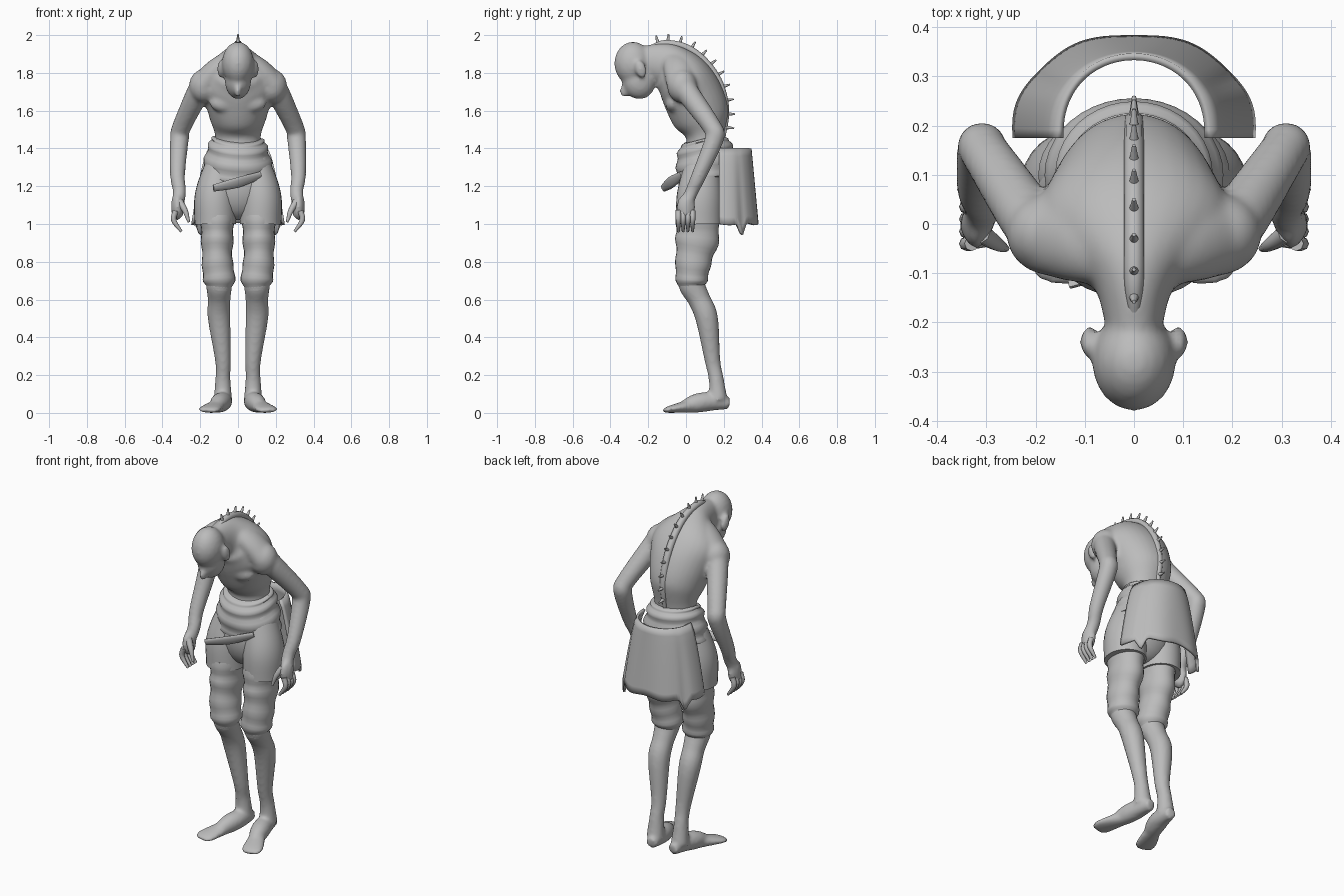
import bpy, bmesh, math
from mathutils import Vector, Matrix

cube = bpy.data.objects.get("Cube")
if cube:
    bpy.data.objects.remove(cube, do_unlink=True)

clay = bpy.data.materials.new("plain_grey")
clay.use_nodes = True
GREY = (0.5, 0.5, 0.5, 1)
clay.diffuse_color = GREY
clay.node_tree.nodes["Principled BSDF"].inputs["Base Color"].default_value = GREY

ACROSS, BACKWARD, UPRIGHT = Vector((1, 0, 0)), Vector((0, 1, 0)), Vector((0, -.4, 1))
SIDES = {"left": 1, "right": -1}


def spline(keys, steps):
    """Catmull-Rom resampling of path keys: position, then one or two radii."""
    points = [Vector(key) for key in keys]
    points.insert(0, points[0] * 2 - points[1])
    points.append(points[-1] * 2 - points[-2])
    smooth = []
    for before, start, end, after in zip(points, points[1:], points[2:], points[3:]):
        leave, arrive = (end - before) / 2, (after - start) / 2
        for step in range(steps):
            t = step / steps
            bend = (end - start) * 3 - leave * 2 - arrive
            twist = (start - end) * 2 + leave + arrive
            smooth.append(start + leave * t + bend * t ** 2 + twist * t ** 3)
    return smooth + [points[-2]]


def loft(bm, keys, mirror=1, side=ACROSS, sides=20, steps=5, puff=0, shape=None):
    """Skin elliptical rings set square to a path; puff adds gathered rolls."""
    path = spline(keys, steps)
    centres = [Vector(point[:3]) for point in path]
    last = len(path) - 1
    rings = []
    for i, (point, centre) in enumerate(zip(path, centres)):
        along = (centres[min(i + 1, last)] - centres[max(i - 1, 0)]).normalized()
        u = (side - along * side.dot(along)).normalized()
        v = along.cross(u)
        swell = 1 + puff * math.sin(i * 1.3)
        ring = []
        for j in range(sides):
            angle = math.tau * j / sides
            reach = u * point[3] * math.cos(angle) + v * point[-1] * math.sin(angle)
            spot = centre + reach * swell
            if shape:
                spot = shape(spot)
            ring.append(bm.verts.new((spot.x * mirror, spot.y, spot.z)))
        rings.append(ring)
    for lower, upper in zip(rings, rings[1:]):
        for j in range(sides):
            n = (j + 1) % sides
            bm.faces.new((lower[j], lower[n], upper[n], upper[j]))
    bm.faces.new(rings[0])
    bm.faces.new(rings[-1])


def midline(keys):
    """Path keys lying on the plane of symmetry."""
    return [(0, *key) for key in keys]


def blob(bm, centre, radii, mirror=1, tilt=0):
    x, y, z = centre
    matrix = (Matrix.Translation((x * mirror, y, z)) @ Matrix.Rotation(tilt, 4, 'X')
              @ Matrix.Diagonal((*radii, 1)))
    bmesh.ops.create_uvsphere(bm, u_segments=24, v_segments=12, radius=1, matrix=matrix)


def finish(name, bm, fuse=False, thickness=0):
    bmesh.ops.recalc_face_normals(bm, faces=bm.faces)
    mesh = bpy.data.meshes.new(name)
    bm.to_mesh(mesh)
    bm.free()
    mesh.materials.append(clay)
    part = bpy.data.objects.new(name, mesh)
    bpy.context.scene.collection.objects.link(part)
    bpy.ops.object.select_all(action='DESELECT')
    part.select_set(True)
    bpy.context.view_layer.objects.active = part
    bpy.ops.object.shade_smooth_by_angle(angle=math.radians(50))
    if fuse:
        remesh = part.modifiers.new("fuse", 'REMESH')
        remesh.mode = 'VOXEL'
        remesh.voxel_size = .01
        remesh.use_smooth_shade = True
        soften = part.modifiers.new("soften", 'SMOOTH')
        soften.factor = .5
        soften.iterations = 8
    if thickness:
        solid = part.modifiers.new("thickness", 'SOLIDIFY')
        solid.thickness = thickness
        solid.offset = 0


# Upper body: stooped torso, neck, head and arms fused into one skin
bm = bmesh.new()
loft(bm, midline([(.09, 1.33, .13, .1), (.1, 1.46, .12, .1), (.08, 1.56, .15, .15),
                  (.04, 1.67, .18, .16), (-.01, 1.76, .2, .15), (-.07, 1.82, .15, .13),
                  (-.13, 1.85, .08, .11), (-.25, 1.86, .05, .08)]), sides=32)
blob(bm, (0, -.28, 1.85), (.085, .1, .115))
blob(bm, (0, -.25, 1.76), (.07, .09, .1), tilt=.2)
blob(bm, (0, -.32, 1.71), (.02, .03, .04), tilt=-.4)
for mirror in SIDES.values():
    # chest, shoulder, ear
    blob(bm, (.07, -.07, 1.64), (.08, .04, .05), mirror)
    blob(bm, (.18, -.02, 1.73), (.08, .08, .09), mirror)
    blob(bm, (.09, -.24, 1.82), (.02, .03, .05), mirror, tilt=.3)
    # slope from neck to shoulder
    loft(bm, [(.02, -.07, 1.88, .06, .05), (.11, -.04, 1.82, .08, .06),
              (.19, -.02, 1.73, .08, .07)], mirror, side=BACKWARD)
    # arm down to the palm
    loft(bm, [(.18, -.03, 1.76, .06), (.22, .02, 1.68, .06), (.3, .14, 1.51, .05),
              (.31, .15, 1.45, .05), (.32, .07, 1.26, .04), (.31, .03, 1.17, .035),
              (.32, 0, 1.1, .035, .05)[:4], (.32, 0, 1.04, .03)], mirror)
    blob(bm, (.32, 0, 1.09), (.03, .05, .07), mirror)
finish("upper_body", bm, fuse=True)

# Fingers and thumbs
for word, mirror in SIDES.items():
    bm = bmesh.new()
    for finger in range(4):
        y = .025 * finger - .04
        loft(bm, [(.33, y, 1.07, .015), (.34, y, 1.02, .014), (.3, y, .96, .007)],
             mirror, sides=8)
    loft(bm, [(.31, -.02, 1.12, .02), (.28, -.04, 1.07, .015), (.26, -.05, 1.01, .007)],
         mirror, sides=8)
    finish(word + "_fingers", bm)

# Spine ridge and spikes following the curve of the back
bm = bmesh.new()
spine = midline([(-.2, 1.93, .01), (-.11, 1.955, .02), (.01, 1.93, .02), (.11, 1.85, .02),
                 (.18, 1.74, .02), (.21, 1.6, .02), (.2, 1.46, .01)])
loft(bm, spine, sides=10)
path = spline(spine, 8)
for here, there in list(zip(path, path[1:]))[5::4]:
    outward = Vector((0, here.z - there.z, there.y - here.y)).normalized()
    base = Vector(here[:3])
    loft(bm, [(*base, .012), (*(base + outward * .03), .007), (*(base + outward * .05), .004)],
         sides=8, steps=2)
finish("spine_spikes", bm)

# Bare lower legs and feet
bm = bmesh.new()
for mirror in SIDES.values():
    loft(bm, [(.1, .03, .75, .07), (.1, .03, .68, .07), (.1, .07, .6, .06), (.1, .11, .5, .06),
              (.08, .14, .28, .042), (.08, .16, .18, .04), (.08, .17, .07, .05)], mirror)
    loft(bm, [(.07, .23, .05, .03), (.08, .13, .06, .05, .06)[:4], (.1, .05, .05, .05),
              (.12, -.02, .03, .03)], mirror)
    loft(bm, [(.1, .05, .04, .04, .04), (.15, -.08, .02, .06, .02), (.16, -.12, .01, .04, .01)],
         mirror)
finish("legs_and_feet", bm, fuse=True)

# Gathered cloth over the thighs and knees, and the short breeches above
for word, mirror in SIDES.items():
    bm = bmesh.new()
    loft(bm, [(.11, .06, 1.05, .09, .11), (.11, .06, .93, .085, .115), (.11, .04, .81, .08, .095),
              (.1, .03, .71, .085, .085), (.1, .03, .65, .06, .06)],
         mirror, sides=24, puff=.04)
    finish(word + "_leg_wrap", bm)
    bm = bmesh.new()
    loft(bm, [(.08, .09, 1.38, .06, .08), (.1, .08, 1.27, .09, .1), (.12, .07, 1.14, .11, .12),
              (.12, .07, 1, .11, .12)], mirror, sides=28)
    finish(word + "_breeches", bm)
bm = bmesh.new()
blob(bm, (0, .08, 1.2), (.17, .12, .18))
finish("seat", bm)


# Rolled waist cloth: squarer in front, where it sags
def sag(spot):
    front = min(spot.y - .1, 0)
    spot.y += front * min(abs(spot.x), .12) / 3
    spot.z += .3 * front - .05 * spot.x
    return spot


bm = bmesh.new()
loft(bm, midline([(.1, 1.46, .13, .11), (.1, 1.43, .15, .14), (.1, 1.36, .17, .15),
                  (.1, 1.27, .19, .14), (.1, 1.25, .16, .1)]),
     sides=40, puff=.04, shape=sag)
finish("waist_cloth", bm)

# Sheath tucked across the front
bm = bmesh.new()
loft(bm, [(-.13, -.12, 1.19, .02, .01), (0, -.08, 1.22, .03, .01), (.12, -.02, 1.26, .02, .01)],
     side=UPRIGHT, sides=12)
finish("sheath", bm)

# Stiff flared apron hanging behind, with a torn hem
bm = bmesh.new()
COLUMNS, ROWS = 48, 10
grid = []
for column in range(COLUMNS + 1):
    angle = math.pi * column / COLUMNS
    ripple = .003 * math.sin(angle * 7)
    tear = max(0, 1 - abs(abs(angle - math.pi / 2) - 1) * 6)
    drop = .4 + .07 * tear + ripple * 2
    depth = max(0, math.sin(angle)) ** .85
    strip = []
    for row in range(ROWS + 1):
        t = row / ROWS
        width = .15 + .09 * t ** .7 + ripple * t
        bulge = .165 + .04 * t + ripple * t
        strip.append(bm.verts.new((width * math.cos(angle), .175 + bulge * depth, 1.4 - drop * t)))
    grid.append(strip)
for near, far in zip(grid, grid[1:]):
    for row in range(ROWS):
        bm.faces.new((near[row], far[row], far[row + 1], near[row + 1]))
finish("back_apron", bm, thickness=.014)
